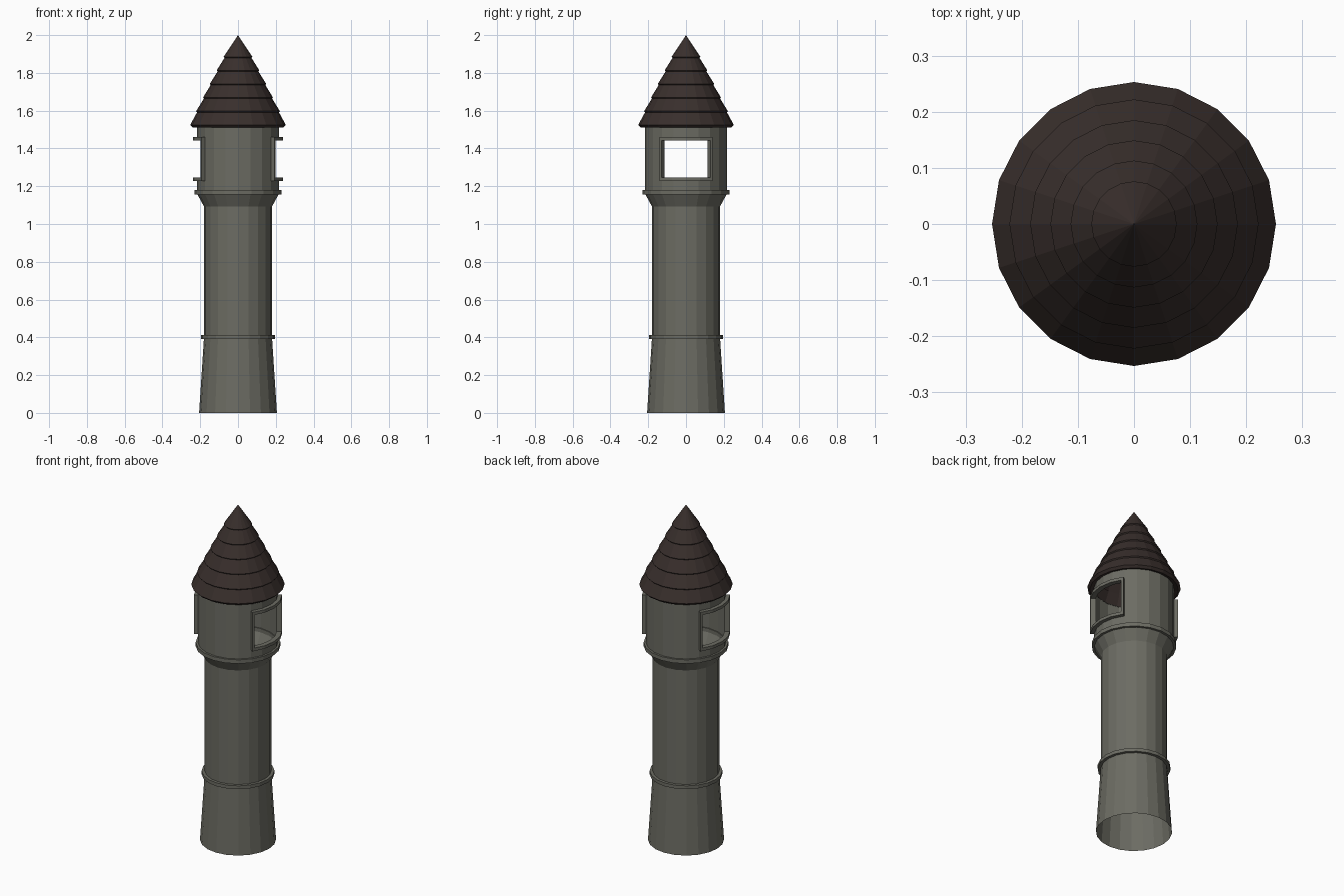
import bpy, bmesh, math

if "Cube" in bpy.data.objects:
    bpy.data.objects.remove(bpy.data.objects["Cube"])

SIDES = 20
STEP = 2 * math.pi / SIDES


def material(name, color):
    m = bpy.data.materials.new(name)
    m.diffuse_color = (*color, 1)
    m.use_nodes = True
    m.node_tree.nodes["Principled BSDF"].inputs["Base Color"].default_value = m.diffuse_color
    return m


stone = material("stone", (0.15, 0.15, 0.125))
tiles = material("roof_tiles", (0.04, 0.028, 0.025))


def finish(bm, name, mat, recalc=True):
    bmesh.ops.remove_doubles(bm, verts=bm.verts, dist=1e-5)
    if recalc:
        bmesh.ops.recalc_face_normals(bm, faces=bm.faces)
    me = bpy.data.meshes.new(name)
    bm.to_mesh(me)
    bm.free()
    ob = bpy.data.objects.new(name, me)
    me.materials.append(mat)
    bpy.context.collection.objects.link(ob)
    return ob


def lathe(name, profile, mat, closed=False, skip=None):
    """Revolve (radius, z) points listed from bottom to top."""
    bm = bmesh.new()
    rings = [[bm.verts.new((r * math.cos(i * STEP), r * math.sin(i * STEP), z))
              for i in range(SIDES)] for r, z in profile]
    pairs = list(zip(rings, rings[1:]))
    if closed:
        pairs.append((rings[-1], rings[0]))
    for k, (a, b) in enumerate(pairs):
        for i in range(SIDES):
            if skip and skip(k, i):
                continue
            j = (i + 1) % SIDES
            bm.faces.new((a[i], a[j], b[j], b[i]))
    return finish(bm, name, mat, recalc=closed)


def curved_bar(bm, angles, r0, r1, z0, z1):
    """Bar following the faceted wall between the given angles."""
    sections = []
    for a in angles:
        off = (a % STEP) - STEP / 2
        f = math.cos(STEP / 2) / math.cos(off)
        c, s = f * math.cos(a), f * math.sin(a)
        sections.append([bm.verts.new((r * c, r * s, z))
                         for r, z in ((r0, z0), (r1, z0), (r1, z1), (r0, z1))])
    for p, q in zip(sections, sections[1:]):
        for i in range(4):
            j = (i + 1) % 4
            bm.faces.new((p[i], p[j], q[j], q[i]))
    bm.faces.new(sections[0])
    bm.faces.new(sections[-1])


# Tower wall, open shell with an opening on each side
OPEN_FACES = {18, 19, 0, 1, 8, 9, 10, 11}
lathe("tower_wall", [(0.206, 0), (0.18, 0.4), (0.18, 1.093), (0.217, 1.16),
                     (0.217, 1.23), (0.217, 1.46), (0.217, 1.525)], stone,
      skip=lambda k, i: k == 4 and i in OPEN_FACES)

# Stone bands
for name, r0, r1, z0, z1 in (("lower_band", 0.175, 0.197, 0.392, 0.412),
                             ("upper_band", 0.212, 0.229, 1.156, 1.179)):
    lathe(name, [(r0, z0), (r1, z0), (r1, z1), (r0, z1)], stone, closed=True)

# Window frames
for name, turn in (("right_window_frame", 0), ("left_window_frame", math.pi)):
    bm = bmesh.new()
    arc = [turn + k * STEP for k in range(-2, 3)]
    r0, r1, t = 0.21, 0.239, math.radians(3.2)
    curved_bar(bm, arc, r0, r1, 1.228, 1.246)
    curved_bar(bm, arc, r0, r1, 1.443, 1.461)
    curved_bar(bm, [arc[0], arc[0] + t], r0, r1, 1.2461, 1.4429)
    curved_bar(bm, [arc[-1] - t, arc[-1]], r0, r1, 1.2461, 1.4429)
    finish(bm, name, stone)

# Tiered roof
eaves = [(0.253, 1.525), (0.222, 1.597), (0.185, 1.67),
         (0.149, 1.742), (0.113, 1.813), (0.076, 1.885)]
profile = [(0.216, 1.52), (0.24, 1.512)]
for (r, z), (r2, z2) in zip(eaves, eaves[1:]):
    profile += [(r, z), (r2 - 0.010, z2 + 0.003), (r2 - 0.005, z2 - 0.006)]
profile += [eaves[-1], (0, 2.0)]
lathe("roof", profile, tiles)
